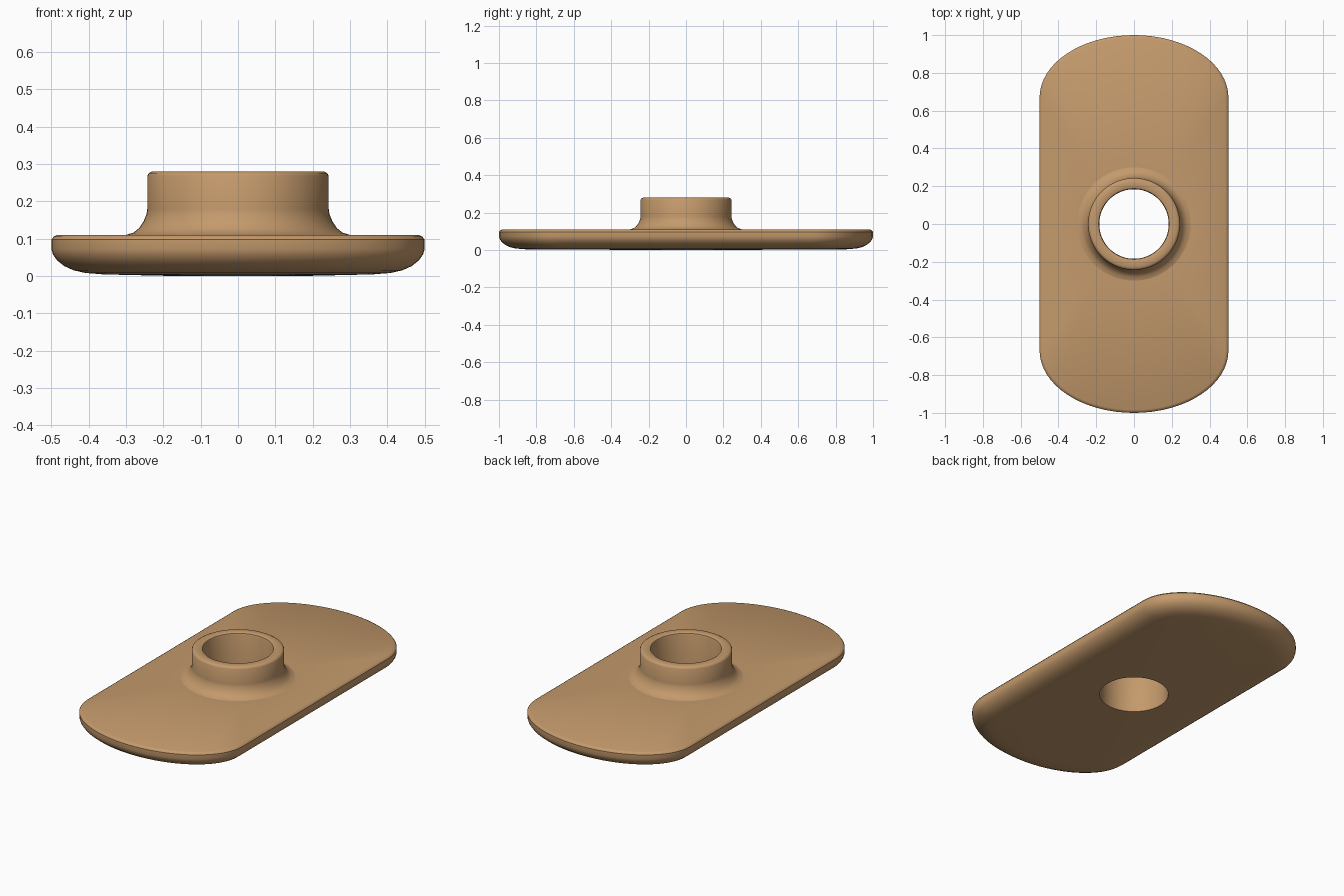
import bpy, bmesh, math

if "Cube" in bpy.data.objects:
    bpy.data.objects.remove(bpy.data.objects["Cube"])

tan = bpy.data.materials.new("tan")
tan.diffuse_color = (0.552, 0.323, 0.150, 1)
tan.use_nodes = True
tan.node_tree.nodes["Principled BSDF"].inputs["Base Color"].default_value = tan.diffuse_color


def outline(inset, z):
    """Long plate outline: straight sides joined by elliptical ends."""
    rx, ry, side = 0.5 - inset, 0.33 - inset, 0.67
    pts = []
    for sign in (1, -1):
        for i in range(33):
            a = math.pi * i / 32
            pts.append((sign * rx * math.cos(a), sign * (side + ry * math.sin(a)), z))
        for i in range(1, 24):
            pts.append((-sign * rx, sign * side * (1 - 2 * i / 24), z))
    return pts


ANGLES = [math.atan2(y, x) for x, y, _ in outline(0, 0)]


def circle(r, z, angles=ANGLES):
    return [(r * math.cos(a), r * math.sin(a), z) for a in angles]


def loft(name, rings):
    """Skin a stack of rings with quads."""
    bm = bmesh.new()
    rows = [[bm.verts.new(p) for p in ring] for ring in rings]
    n = len(rows[0])
    for low, high in zip(rows, rows[1:]):
        for i in range(n):
            j = (i + 1) % n
            bm.faces.new((low[i], low[j], high[j], high[i]))
    mesh = bpy.data.meshes.new(name)
    bm.to_mesh(mesh)
    bm.free()
    mesh.materials.append(tan)
    obj = bpy.data.objects.new(name, mesh)
    bpy.context.collection.objects.link(obj)
    bpy.context.view_layer.objects.active = obj
    obj.select_set(True)
    bpy.ops.object.shade_smooth_by_angle(angle=math.radians(35))
    obj.select_set(False)
    return obj


# base plate: underside, rounded lower edge, small top bevel, flat top
plate_profile = [(0.14, 0.004), (0.09, 0.008), (0.06, 0.015), (0.035, 0.026),
                 (0.015, 0.042), (0.004, 0.058), (0.0, 0.072), (0.0, 0.097),
                 (0.006, 0.105), (0.016, 0.11)]
# ring order is reversed around the section so that faces point outward
loft("base_plate",
     [circle(0.184, 0.0)] + [outline(d, z) for d, z in plate_profile]
     + [circle(0.30, 0.11)])

# collar: flared foot, straight wall, bevelled rim and through bore
collar_profile = [(0.30, 0.11), (0.28, 0.116), (0.265, 0.128), (0.253, 0.146),
                  (0.245, 0.165), (0.243, 0.18), (0.243, 0.268), (0.239, 0.275),
                  (0.23, 0.28), (0.194, 0.28), (0.187, 0.276), (0.184, 0.268),
                  (0.184, 0.0)]
loft("collar", [circle(r, z) for r, z in collar_profile])
